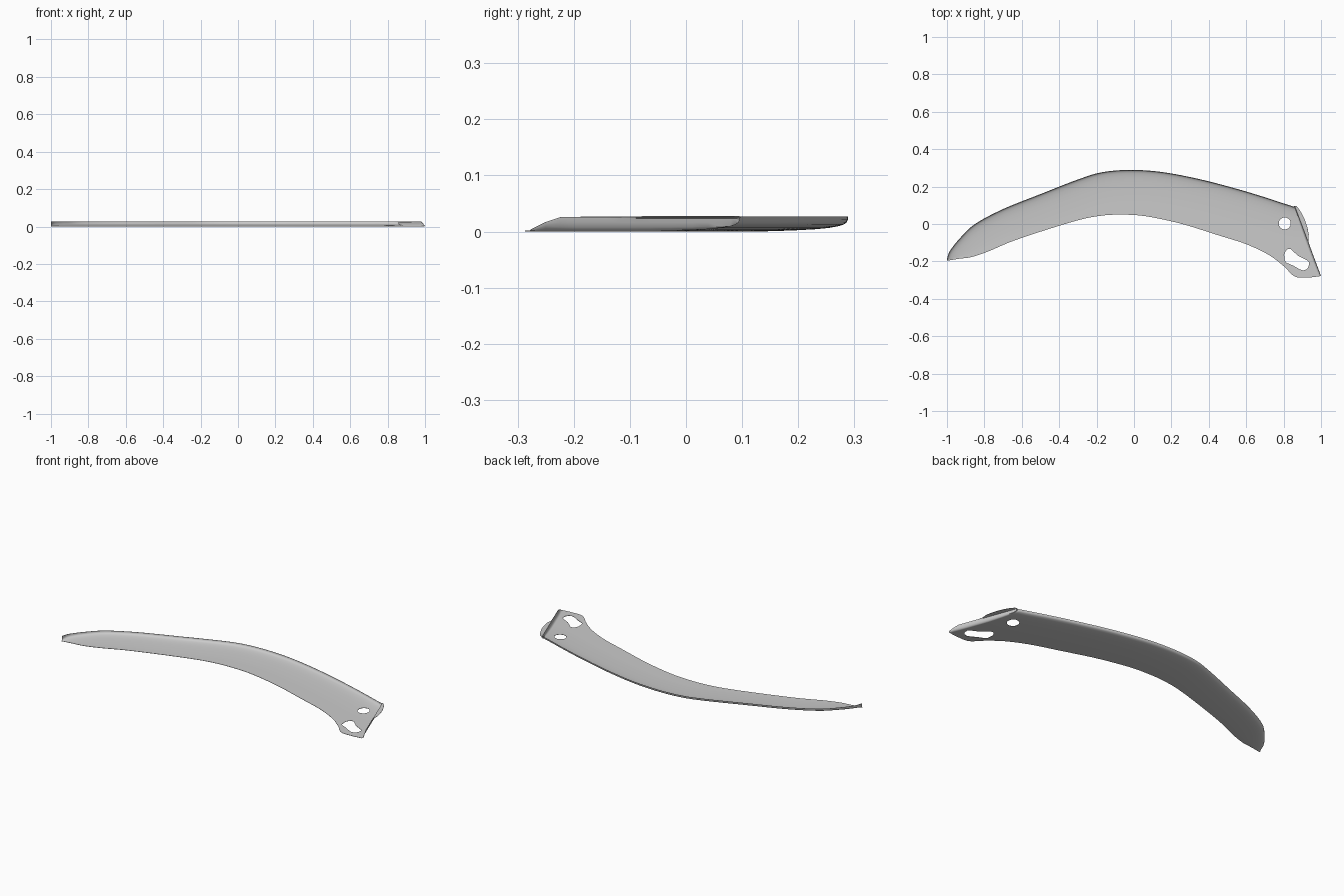
import bpy, bmesh, math
from mathutils import Vector

if "Cube" in bpy.data.objects:
    bpy.data.objects.remove(bpy.data.objects["Cube"])

# Paired stations: outer edge x, y and inner edge x, y, from tip to wide end
STATIONS = [
    (-1, -.188, -.998, -.196), (-.985, -.145, -.93, -.185), (-.93, -.075, -.87, -.177),
    (-.85, 0, -.78, -.147), (-.7, .08, -.65, -.092), (-.5, .16, -.45, -.025),
    (-.3, .238, -.28, .025), (-.17, .277, -.17, .045), (-.02, .289, -.07, .05),
    (.15, .278, .06, .042), (.35, .24, .25, .002), (.55, .188, .45, -.06),
    (.7, .143, .6, -.108), (.77, .12, .72, -.165), (.81, .107, .80, -.225),
    (.83, .101, .86, -.281), (.842, .097, .93, -.286), (.85, .093, .989, -.28)]
# Rolled lip: distance in from the outer edge, height
LIP = [(0, .027), (.0005, .021), (.003, .016), (.008, .0125), (.018, .0095),
       (.035, .0065), (.06, .0042), (.09, .0025), (.13, .001), (.17, 0)]
THICK = .0015


def spline(pts, steps):
    """Catmull-Rom through a list of equal-length tuples."""
    out, n = [], len(pts)
    for i in range(n - 1):
        a, b, c, d = (Vector(pts[max(0, min(n - 1, k))]) for k in range(i - 1, i + 3))
        for j in range(steps):
            t = j / steps
            out.append(.5 * (2 * b + (c - a) * t + (2 * a - 5 * b + 4 * c - d) * t**2
                             + (3 * b - a - 3 * c + d) * t**3))
    return out + [Vector(pts[-1])]


def column(st):
    """Cross-section from the outer rim to the free inner edge."""
    o, i = Vector((st[0], st[1])), Vector((st[2], st[3]))
    w = (i - o).length
    k = min(1, w / .21)
    rows = [(d * k / w, z) for d, z in LIP]
    s0 = rows[-1][0]
    rows += [(s0 + (1 - s0) * j / 8, 0) for j in range(1, 9)]
    return [(s, o.lerp(i, s).to_3d() + Vector((0, 0, z))) for s, z in rows]


cols = [column(s) for s in spline(STATIONS, 6)]
grid = [[p for s, p in c] for c in cols]

# Upturned end wall, with a small flange bulging outward near the outer corner
out_dir = Vector((.935, .355, 0))
for off, z, flare in [(.004, .003, 0), (.008, .008, 0), (.010, .016, 0),
                      (.011, .023, 0), (.011, .025, .5), (.011, .026, 1)]:
    new = []
    for s, p in cols[-1]:
        height = min(1, .15 + (1 - s) / .14)
        bump = .024 * math.sqrt(max(0, math.sin(math.pi * min(1, s / .5)))) * flare
        q = p + out_dir * (off + bump)
        q.z = max(p.z, z * height)
        new.append(q)
    grid.append(new)

# Thin curved shell
bm = bmesh.new()
vs = [[bm.verts.new(p) for p in c] for c in grid]
for a, b in zip(vs, vs[1:]):
    for j in range(len(a) - 1):
        bm.faces.new((a[j], a[j + 1], b[j + 1], b[j]))
bmesh.ops.recalc_face_normals(bm, faces=bm.faces)
if sum(f.normal.z for f in bm.faces) < 0:
    bmesh.ops.reverse_faces(bm, faces=bm.faces)
mesh = bpy.data.meshes.new("curved_shell")
bm.to_mesh(mesh)
bm.free()
shell = bpy.data.objects.new("curved_shell", mesh)
bpy.context.collection.objects.link(shell)
solid = shell.modifiers.new("thickness", 'SOLIDIFY')
solid.thickness = THICK
solid.offset = 1


def cutter(name, outline):
    """Vertical prism used to cut a mounting hole."""
    b = bmesh.new()
    f = b.faces.new([b.verts.new((x, y, -.1)) for x, y in outline])
    ext = bmesh.ops.extrude_face_region(b, geom=[f])["geom"]
    bmesh.ops.translate(b, vec=(0, 0, .2),
                        verts=[v for v in ext if isinstance(v, bmesh.types.BMVert)])
    bmesh.ops.recalc_face_normals(b, faces=b.faces)
    m = bpy.data.meshes.new(name)
    b.to_mesh(m)
    b.free()
    ob = bpy.data.objects.new(name, m)
    bpy.context.collection.objects.link(ob)
    ob.hide_render = True
    return ob


# Round hole and slanted slot
circle = [(.806 + .032 * math.cos(a * math.pi / 16), .003 + .032 * math.sin(a * math.pi / 16))
          for a in range(32)]
slot = [(.803, -.165), (.81, -.145), (.823, -.133), (.838, -.134), (.855, -.15), (.88, -.172),
        (.925, -.194), (.935, -.205), (.934, -.228), (.922, -.243), (.905, -.249),
        (.885, -.242), (.85, -.222), (.815, -.207), (.806, -.195)]
cutters = [cutter("round_hole_cutter", circle), cutter("slot_cutter", slot)]
for c in cutters:
    mod = shell.modifiers.new(c.name, 'BOOLEAN')
    mod.object = c
    mod.operation = 'DIFFERENCE'
    mod.solver = 'EXACT'

bpy.ops.object.select_all(action='DESELECT')
shell.select_set(True)
bpy.context.view_layer.objects.active = shell
for m in list(shell.modifiers):
    bpy.ops.object.modifier_apply(modifier=m.name)
for c in cutters:
    bpy.data.objects.remove(c)
bpy.ops.object.shade_smooth_by_angle(angle=math.radians(40))
